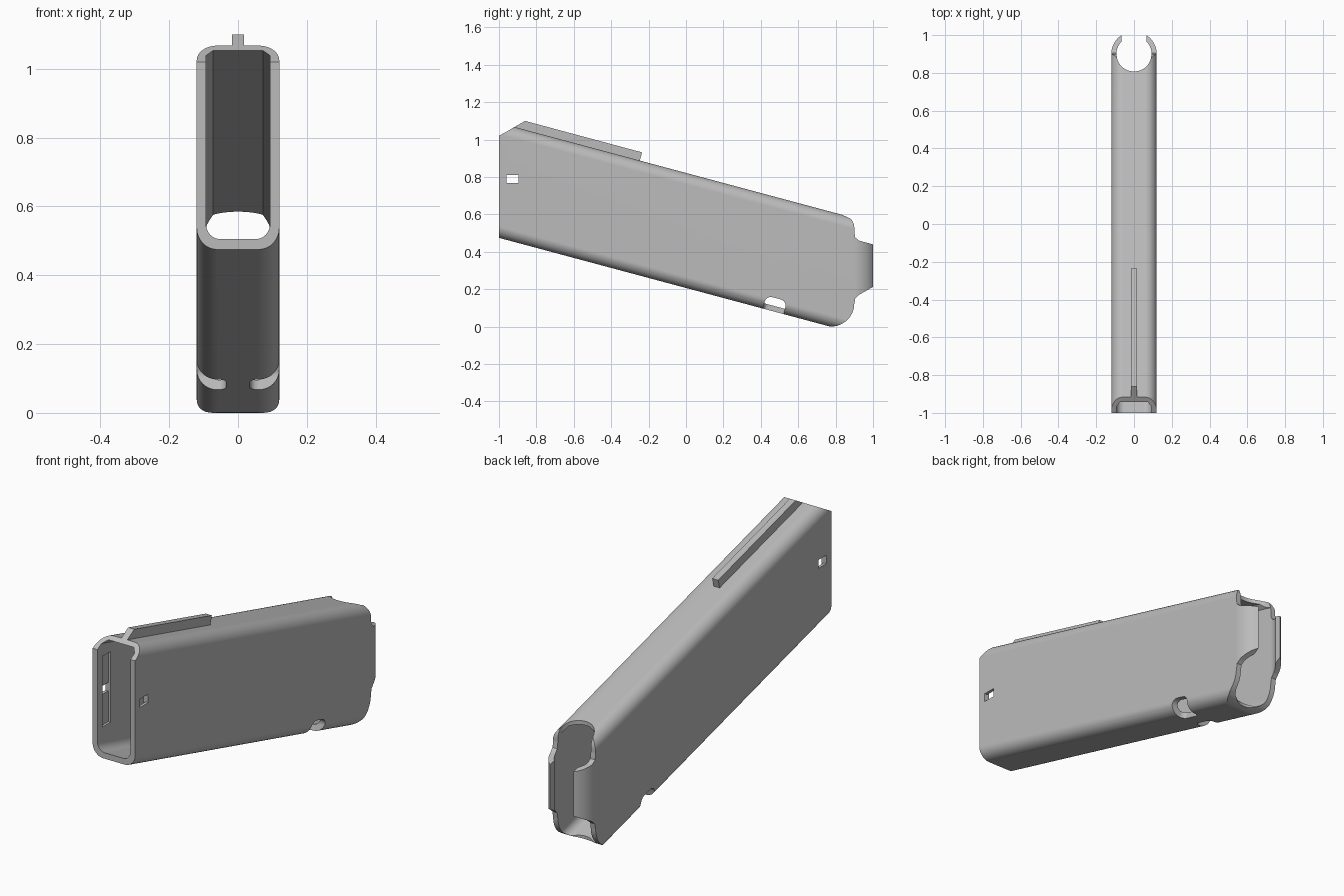
import bpy, bmesh
from math import radians, sin, cos, acos, pi
from mathutils import Matrix, Vector

if "Cube" in bpy.data.objects:
    bpy.data.objects.remove(bpy.data.objects["Cube"])

grey = bpy.data.materials.new("plain grey")
grey.use_nodes = True
grey.diffuse_color = (0.5, 0.5, 0.5, 1)
grey.node_tree.nodes["Principled BSDF"].inputs["Base Color"].default_value = (0.5, 0.5, 0.5, 1)

# The sleeve slopes down to the back; local y runs along it, z = 0 is its underside
TILT = Matrix.Translation((0, 0, 0.207)) @ Matrix.Rotation(radians(-15), 4, 'X')
HALF, HEIGHT, WALL = 0.12, 0.594, 0.027
REAR = 0.90


def prism(name, points, axis, start, end, matrix=Matrix()):
    """Extrude a 2D outline along one axis."""
    place = {'X': lambda a, b, t: (t, a, b),
             'Y': lambda a, b, t: (a, t, b),
             'Z': lambda a, b, t: (a, b, t)}[axis]
    bm = bmesh.new()
    face = bm.faces.new([bm.verts.new(place(a, b, start)) for a, b in points])
    new = bmesh.ops.extrude_face_region(bm, geom=[face])["geom"]
    shift = Vector(place(0, 0, end - start))
    bmesh.ops.translate(bm, vec=shift, verts=[v for v in new if isinstance(v, bmesh.types.BMVert)])
    bmesh.ops.recalc_face_normals(bm, faces=bm.faces)
    bm.transform(matrix)
    mesh = bpy.data.meshes.new(name)
    bm.to_mesh(mesh)
    bm.free()
    mesh.materials.append(grey)
    obj = bpy.data.objects.new(name, mesh)
    bpy.context.collection.objects.link(obj)
    return obj


def arc(cx, cy, r, a0, a1, steps=8):
    angles = [a0 + (a1 - a0) * i / steps for i in range(steps + 1)]
    return [(cx + r * cos(a), cy + r * sin(a)) for a in angles]


def rounded(x0, x1, y0, y1, low, high, high_steps=8):
    """Rectangle with separate radii for its lower and upper corners."""
    return (arc(x0 + low, y0 + low, low, pi, 1.5 * pi)
            + arc(x1 - low, y0 + low, low, 1.5 * pi, 2 * pi)
            + arc(x1 - high, y1 - high, high, 0, pi / 2, high_steps)
            + arc(x0 + high, y1 - high, high, pi / 2, pi, high_steps))


def apply(obj, mod):
    with bpy.context.temp_override(object=obj, active_object=obj):
        bpy.ops.object.modifier_apply(modifier=mod.name)


def combine(obj, cutter, operation='DIFFERENCE'):
    mod = obj.modifiers.new("cut", 'BOOLEAN')
    mod.operation, mod.object, mod.solver = operation, cutter, 'EXACT'
    apply(obj, mod)
    bpy.data.objects.remove(cutter)


def smooth(obj):
    bpy.ops.object.select_all(action='DESELECT')
    obj.select_set(True)
    bpy.context.view_layer.objects.active = obj
    bpy.ops.object.shade_smooth_by_angle(angle=radians(25))
    mod = obj.modifiers.new("even shading", 'WEIGHTED_NORMAL')
    mod.keep_sharp = True


# Hollow sleeve
sleeve = prism("sleeve", rounded(-HALF, HALF, 0, HEIGHT, 0.06, 0.06), 'Y', -1.5, 1.5, TILT)
inside = HALF - WALL
combine(sleeve, prism("bore", rounded(-inside, inside, 0.029, HEIGHT - 0.02, 0.042, 0.021, 1),
                      'Y', -1.6, 1.6, TILT))

# Side outline: upright front with a slanted top, rounded rear corners
outline = [(-1, -0.2), (-1, 1.02), (-0.8, 1.134), (0.5, 1.1)]
outline += arc(0.825, 0.527, 0.075, radians(75), 0)
outline += arc(0.775, 0.125, 0.125, 0, radians(-100))
outline += [(0.7, -0.2)]
combine(sleeve, prism("outline", outline, 'X', -0.5, 0.5), 'INTERSECT')

# Round bite through the roof and floor at the back
combine(sleeve, prism("bite", arc(0, REAR, 0.0925, 0, 2 * pi * 47 / 48, 47), 'Z', -0.5, 1.5))

# Small square windows with tall shallow pockets inside
combine(sleeve, prism("window", [(-0.96, 0.767), (-0.895, 0.767), (-0.895, 0.81), (-0.96, 0.81)],
                      'X', -0.5, 0.5))
combine(sleeve, prism("pocket", [(-0.96, 0.61), (-0.895, 0.61), (-0.895, 0.97), (-0.96, 0.97)],
                      'X', -0.105, 0.105))

# Rounded notches through both lower edges
for side in (-1, 1):
    notch = prism("notch", rounded(0.425, 0.54, -0.1, 0.072, 0.03, 0.035),
                  'X', side * 0.035, side * 0.3, TILT)
    mod = notch.modifiers.new("soft", 'BEVEL')
    mod.width, mod.segments, mod.limit_method = 0.025, 4, 'ANGLE'
    mod.angle_limit = radians(60)
    apply(notch, mod)
    combine(sleeve, notch)
smooth(sleeve)

# Curved lips that close in behind the side walls
lip_side = ([(REAR, 0.51), (0.904, 0.478), (0.925, 0.46), (1.0, 0.44), (1.05, 0.43)]
            + [(1.05, 0.24), (1.0, 0.213), (0.925, 0.17), (0.905, 0.152), (REAR, 0.12)])
end_x = 0.066
ring = (arc(0, REAR, HALF, 0, acos(end_x / HALF), 10)
        + arc(0, REAR, inside, acos(end_x / inside), 0, 10))
for side, name in ((1, "left_lip"), (-1, "right_lip")):
    lip = prism(name, [(side * x, y) for x, y in ring], 'Z', 0, 0.7)
    combine(lip, prism("lip_outline", lip_side, 'X', -0.5, 0.5), 'INTERSECT')
    smooth(lip)

# Rib along the top
prism("top_rib", [(-0.93, 1.06), (-0.86, 1.1), (-0.235, 0.932), (-0.25, 0.876), (-0.9, 1.05)],
      'X', -0.017, 0.017)
